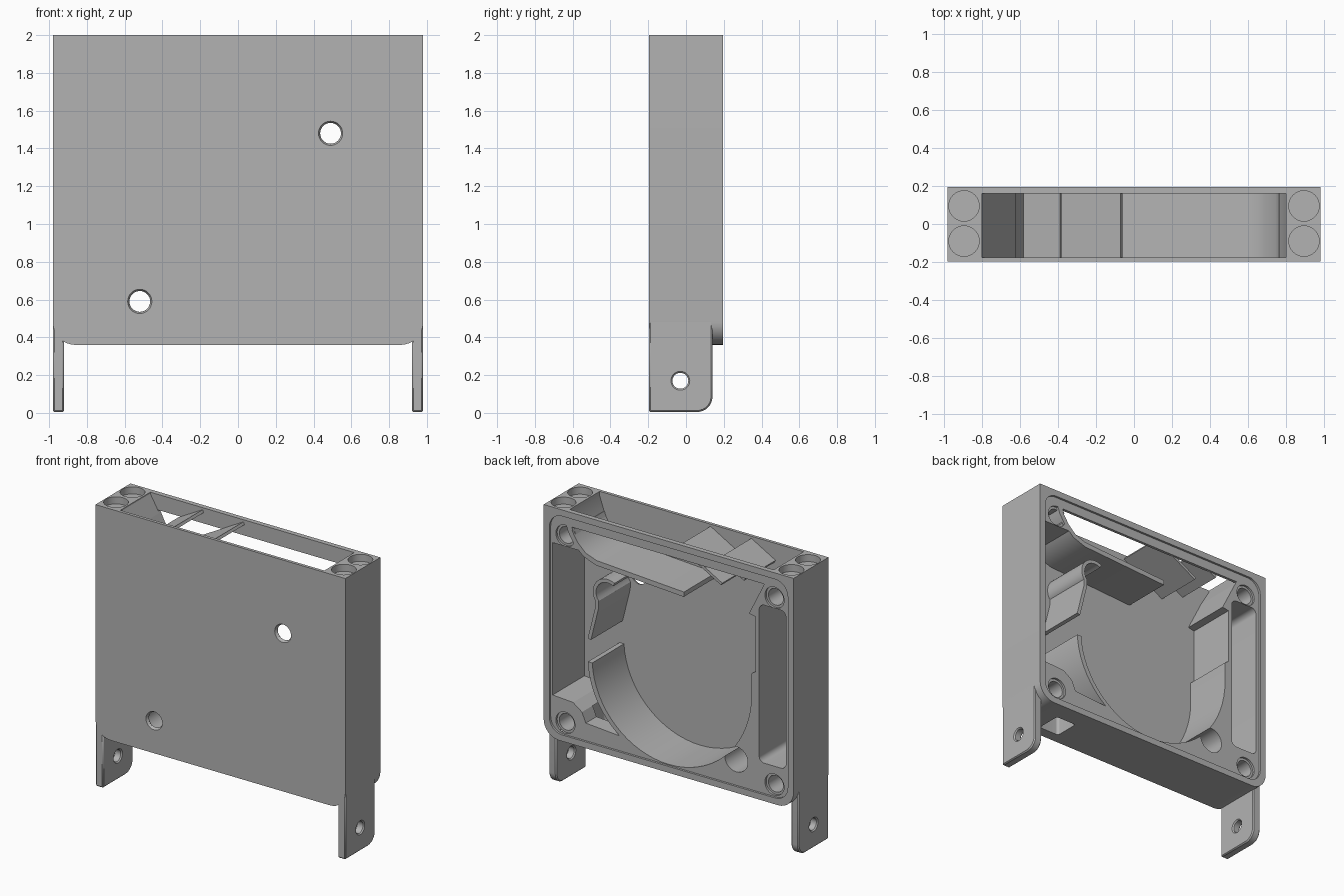
import bpy, bmesh
from math import cos, sin, pi, radians
from mathutils import Vector

if "Cube" in bpy.data.objects:
    bpy.data.objects.remove(bpy.data.objects["Cube"])

grey = bpy.data.materials.new("plain grey")
grey.use_nodes = True
grey.diffuse_color = (0.45, 0.45, 0.45, 1)
grey.node_tree.nodes["Principled BSDF"].inputs["Base Color"].default_value = (0.45, 0.45, 0.45, 1)

FLOOR, SEAT, BACK = -0.175, 0.18, 0.195   # front panel inside, lid seat, back rim


def arc(cx, cz, r, a0, a1, n=8):
    return [(cx + r * cos(radians(a0 + (a1 - a0) * i / n)),
             cz + r * sin(radians(a0 + (a1 - a0) * i / n))) for i in range(n + 1)]


def rounded(x0, x1, z0, z1, r):
    return (arc(x0 + r, z0 + r, r, 180, 270) + arc(x1 - r, z0 + r, r, 270, 360)
            + arc(x1 - r, z1 - r, r, 0, 90) + arc(x0 + r, z1 - r, r, 90, 180))


def prism(name, pts, lo, hi, axis="y", top_scale=None):
    """Extrude a flat outline along an axis."""
    place = {"y": lambda p, t: (p[0], t, p[1]),
             "x": lambda p, t: (t, p[0], p[1]),
             "z": lambda p, t: (p[0], p[1], t)}[axis]
    mid = sum((Vector(p) for p in pts), Vector((0, 0))) / len(pts)
    far = [mid + (Vector(p) - mid) * (top_scale or 1) for p in pts]
    bm = bmesh.new()
    a = [bm.verts.new(place(p, lo)) for p in pts]
    b = [bm.verts.new(place(p, hi)) for p in far]
    bm.faces.new(a)
    bm.faces.new(b)
    for i in range(len(pts)):
        j = (i + 1) % len(pts)
        bm.faces.new((a[i], a[j], b[j], b[i]))
    bmesh.ops.recalc_face_normals(bm, faces=bm.faces)
    mesh = bpy.data.meshes.new(name)
    bm.to_mesh(mesh)
    bm.free()
    mesh.materials.append(grey)
    ob = bpy.data.objects.new(name, mesh)
    bpy.context.collection.objects.link(ob)
    return ob


def disc(cx, cz, r, n=32):
    return arc(cx, cz, r, 0, 360, n)[:-1]


def cut(body, *args, **kw):
    """Subtract a prism from a body."""
    tool = prism("cutter", *args, **kw)
    mod = body.modifiers.new("cut", "BOOLEAN")
    mod.operation, mod.solver, mod.object = "DIFFERENCE", "EXACT", tool
    bpy.context.view_layer.objects.active = body
    bpy.ops.object.modifier_apply(modifier=mod.name)
    bpy.data.objects.remove(tool)


def strip(name, path, thick, lo, hi):
    """Thin upright wall following a path, thickened to its right side."""
    pts = [Vector(p) for p in path]
    other = []
    for i, p in enumerate(pts):
        d = (pts[min(i + 1, len(pts) - 1)] - pts[max(i - 1, 0)]).normalized()
        other.append(p + Vector((d.y, -d.x)) * thick)
    return prism(name, pts + other[::-1], lo, hi)


# housing block with rounded lower corners
body = prism("housing", arc(-0.86, 0.48, 0.12, 180, 270) + arc(0.86, 0.48, 0.12, 270, 360)
             + [(0.98, 2), (-0.98, 2)], -0.197, BACK)

# lid seat on the back
cut(body, rounded(-0.935, 0.935, 0.405, 1.955, 0.1), SEAT, 0.3)

# spiral fan chamber opening into the outlet and the left side pocket
spiral = []
for i in range(33):
    t = i / 32
    ang, r = radians(-3 - 180 * t), 0.57 + 0.11 * t ** 2.5
    spiral.append((0.04 + r * cos(ang), 1.0 + r * sin(ang)))
cut(body, spiral + [(-0.64, 1.23), (-0.67, 1.25), (-0.67, 1.64), (-0.62, 1.65), (-0.74, 1.89),
                    (0.77, 1.89), (0.74, 1.81), (0.70, 1.74), (0.92, 1.74), (0.92, 0.97)],
    FLOOR, 0.3)

# outlet through the top edge
cut(body, [(-0.8, 2.1), (-0.8, 1.99), (-0.73, 1.87), (0.765, 1.87), (0.8, 1.97), (0.8, 2.1)],
    FLOOR, 0.16)

# lower left pocket, leaving a thin spiral wall
outer = [(0.04 + 0.605 * cos(radians(a)), 1.0 + 0.605 * sin(radians(a)))
         for a in range(-54, 1, 6)]
cut(body, outer + [(0.645, 1.02), (0.92, 1.02), (0.92, 0.66), (0.76, 0.65),
                   (0.69, 0.6), (0.66, 0.53)], FLOOR, 0.3)

# cable slot in the bottom
cut(body, rounded(0.56, 0.72, -0.12, 0.06, 0.02), 0.3, 0.6, axis="z")

# closed right pocket
cut(body, rounded(-0.91, -0.70, 0.62, 1.74, 0.04), FLOOR, 0.3)

# lid screw holes and magnet holes
for x in (-0.82, 0.82):
    for z in (0.49, 1.815):
        cut(body, disc(x, z, 0.058), 0.0, 0.3)
        cut(body, disc(x, z, 0.075), SEAT - 0.015, 0.3)
    for y in (-0.09, 0.095):
        cut(body, disc(x * 1.09, y, 0.08), 1.95, 2.1, axis="z")

# mounting holes with countersinks through the front panel
cut(body, disc(-0.52, 0.59, 0.09), FLOOR, 0.3)
for x, z in ((-0.52, 0.59), (0.49, 1.48)):
    cut(body, disc(x, z, 0.055), -0.3, 0.0)
    cut(body, disc(x, z, 0.071), -0.21, -0.18, top_scale=0.78)

# outlet ramp
ramp = strip("outlet_ramp", [(0.79, 1.93), (0.765, 1.86), (0.72, 1.79), (0.66, 1.735), (0.575, 1.705),
                             (-0.11, 1.665)][::-1], 0.035, FLOOR - 0.01, SEAT)

# outlet guide vanes
vanes = [strip("upper_vane", [(-0.07, 1.985), (-0.40, 1.80)][::-1], 0.02, FLOOR - 0.01, 0.165),
         strip("side_vane", [(-0.39, 1.985), (-0.58, 1.88)][::-1], 0.02, FLOOR - 0.01, 0.165)]

# short chamber wall curling round the upper mounting hole
curl = strip("chamber_wall", [(0.62, 1.13), (0.56, 1.37)] + arc(0.49, 1.48, 0.09, -40, 120, 12),
             0.025, FLOOR - 0.01, SEAT)

# side legs with bolt holes
legs = []
for side, lo, hi in (("right", -0.98, -0.92), ("left", 0.92, 0.98)):
    leg = prism(side + "_leg", [(-0.197, 0.5), (-0.197, 0.005)] + arc(0.06, 0.085, 0.08, 270, 360)
                + [(0.14, 0.5)], lo, hi, axis="x")
    cut(leg, disc(-0.03, 0.17, 0.042), -1.1, 1.1, axis="x")
    legs.append(leg)

# fine edge bevel on the legs and smooth shading on round surfaces
for ob in legs:
    mod = ob.modifiers.new("edge", "BEVEL")
    mod.width, mod.segments, mod.limit_method = 0.008, 1, "ANGLE"
for ob in [body, ramp, curl] + vanes + legs:
    bpy.ops.object.select_all(action="DESELECT")
    ob.select_set(True)
    bpy.context.view_layer.objects.active = ob
    bpy.ops.object.shade_smooth_by_angle(angle=radians(30))
